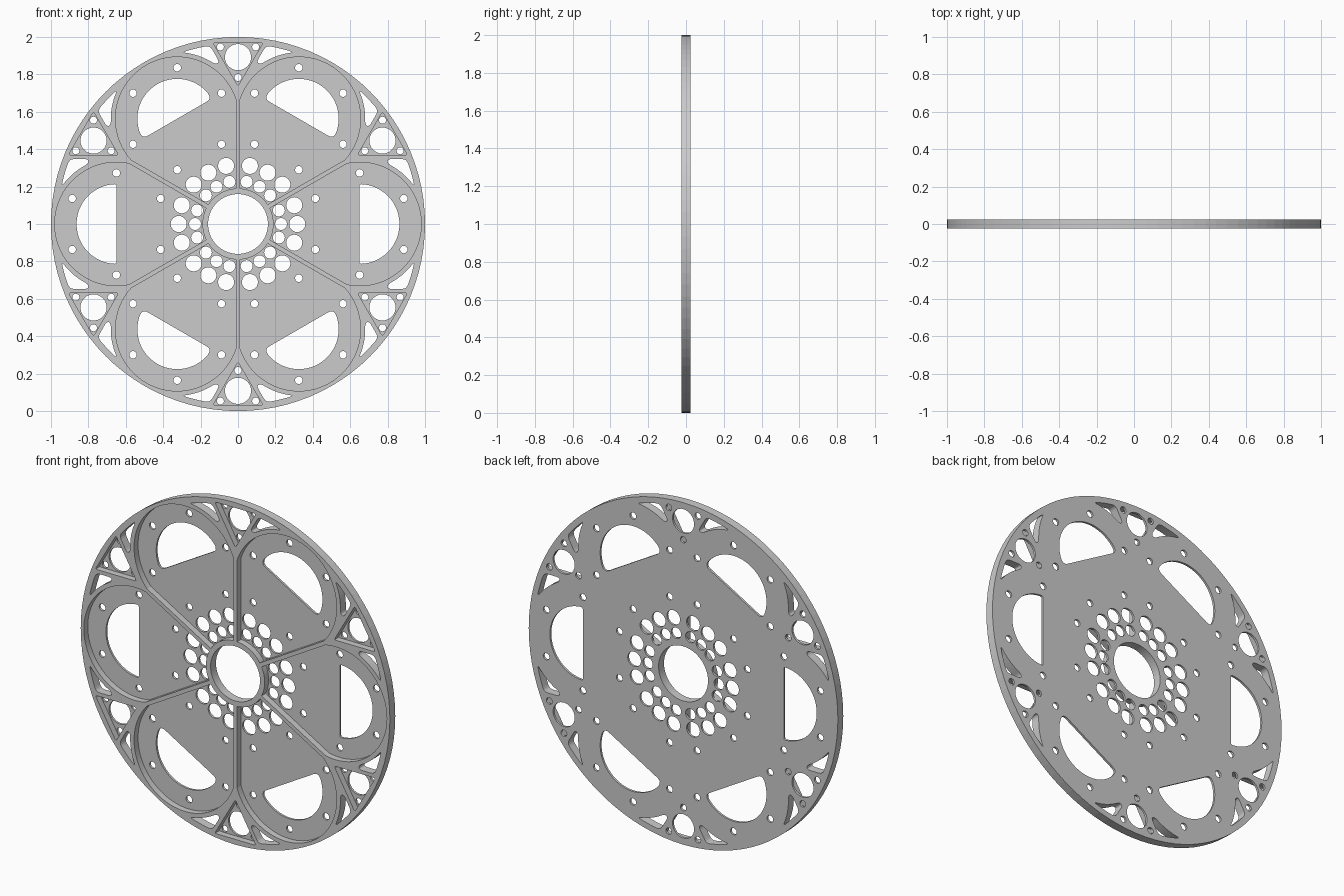
import bpy, bmesh
from math import cos, sin, asin, acos, atan2, sqrt, radians, pi
from mathutils import Vector

if "Cube" in bpy.data.objects:
    bpy.data.objects.remove(bpy.data.objects["Cube"])

Y0, Y1 = -0.025, 0.025      # front and back faces
FLOOR = 0.012               # front level of the recess floor
PET_C, PET_R = 0.65, 0.33   # petal pocket circle
RIB = 0.0115                # half width of a rib
TRI_C = 0.892               # triangle centre distance


def arc(cx, cz, r, a0, a1, n):
    return [Vector((cx + r * cos(a0 + (a1 - a0) * i / n),
                    cz + r * sin(a0 + (a1 - a0) * i / n))) for i in range(n + 1)]


def circle(cx, cz, r, n=24):
    return arc(cx, cz, r, 0, 2 * pi, n)[:-1]


def line(a, b, n=40):
    a, b = Vector(a), Vector(b)
    return [a.lerp(b, i / n) for i in range(n + 1)]


def rounded(sides, d):
    """Join polylines into a loop, rounding each corner over distance d."""
    cut = []
    for s in sides:
        keep = [p for p in s if (p - s[0]).length > d and (p - s[-1]).length > d]
        cut.append(keep or [s[len(s) // 2]])
    out = []
    for i, s in enumerate(cut):
        if len(s) > 2 and (s[0] - s[1] - s[1] + s[2]).length < 1e-5:
            s = [s[0], s[-1]]
        out += s
        a, c, b = s[-1], sides[i][-1], cut[(i + 1) % len(cut)][0]
        out += [a * (1 - t) ** 2 + c * 2 * t * (1 - t) + b * t * t for t in (.25, .5, .75)]
    return out


def turn(pts, ang):
    c, s = cos(ang), sin(ang)
    return [Vector((p.x * c - p.y * s, p.x * s + p.y * c)) for p in pts]


def flip(pts):
    return [Vector((p.x, -p.y)) for p in pts]


def prisms(name, loops, y0, y1):
    bm = bmesh.new()
    for pts in loops:
        f = bm.faces.new([bm.verts.new((p.x, y0, p.y + 1)) for p in pts])
        ext = bmesh.ops.extrude_face_region(bm, geom=[f], use_keep_orig=True)
        moved = [v for v in ext["geom"] if isinstance(v, bmesh.types.BMVert)]
        bmesh.ops.translate(bm, verts=moved, vec=(0, y1 - y0, 0))
    bmesh.ops.recalc_face_normals(bm, faces=bm.faces)
    me = bpy.data.meshes.new(name)
    bm.to_mesh(me)
    bm.free()
    ob = bpy.data.objects.new(name, me)
    bpy.context.collection.objects.link(ob)
    return ob


# petal pocket: hub arc, two rib edges, outer circle
HUB = 0.19
hub_a = radians(30) - asin(RIB / HUB)
off = PET_C * sin(radians(30)) - RIB
along = PET_C * cos(radians(30)) + sqrt(PET_R ** 2 - off ** 2)
end = turn([Vector((along, -RIB))], radians(30))[0]
end_a = atan2(end.y, end.x - PET_C)
petal = arc(0, 0, HUB, hub_a, -hub_a, 14) + arc(PET_C, 0, PET_R, -end_a, end_a, 56)

# triangle recess, tip pointing to the hub
tri_pts = [Vector((TRI_C + 0.154 * cos(a), 0.154 * sin(a))) for a in (pi, -pi / 3, pi / 3)]
triangle = rounded([line(tri_pts[i], tri_pts[(i + 1) % 3]) for i in range(3)], 0.009)

# curved slot between rim, petal and triangle
RIM, GAP_R, TOP, CUT = 0.965, 0.355, TRI_C / 2 - 0.099, 0.80
ax = (RIM ** 2 - GAP_R ** 2 + PET_C ** 2) / (2 * PET_C)
az = sqrt(RIM ** 2 - ax ** 2)
bx = sqrt(RIM ** 2 - TOP ** 2)
ez = sqrt(GAP_R ** 2 - (CUT - PET_C) ** 2)
slot = rounded([
    arc(0, 0, RIM, atan2(az, ax), atan2(TOP, bx), 30),
    line((bx, TOP), (CUT, TOP)),
    line((CUT, TOP), (CUT, ez)),
    arc(PET_C, 0, GAP_R, atan2(ez, CUT - PET_C), atan2(az, ax - PET_C), 30)], 0.022)

pockets, holes = [], [circle(0, 0, 0.16, 64)]
for k in range(6):
    a, b = k * pi / 3, k * pi / 3 + pi / 6
    pockets += [turn(petal, a), turn(triangle, b)]
    # half-round window
    window = rounded([arc(PET_C, 0, 0.213, -pi / 2, pi / 2, 60),
                      line((PET_C, 0.213), (PET_C, -0.213))], 0.004 if k % 3 == 0 else 0.025)
    local = [window, slot, flip(slot)]
    # lightening holes by the hub
    for t in (-18.4, 0, 18.4):
        t = radians(t)
        local += [circle(0.23 * cos(t), 0.23 * sin(t), 0.032),
                  circle(0.317 * cos(t), 0.317 * sin(t), 0.043)]
    # bolt holes round the petal
    for t in range(30, 390, 60):
        local.append(circle(PET_C + 0.273 * cos(radians(t)), 0.273 * sin(radians(t)), 0.02, 16))
    holes += [turn(p, a) for p in local]
    # triangle holes
    tri_holes = [circle(TRI_C, 0, 0.07, 32)]
    for t in (pi, -pi / 3, pi / 3):
        tri_holes.append(circle(TRI_C + 0.109 * cos(t), 0.109 * sin(t), 0.019, 16))
    holes += [turn(p, b) for p in tri_holes]

# plate, then cut the recesses and the through holes
plate = prisms("wheel_plate", [circle(0, 0, 1.0, 96)], Y0, Y1)
cutters = [prisms("recess_cutter", pockets, Y0 - 0.05, FLOOR),
           prisms("hole_cutter", holes, Y0 - 0.06, Y1 + 0.05)]
for c in cutters:
    m = plate.modifiers.new(c.name, 'BOOLEAN')
    m.operation, m.solver, m.object = 'DIFFERENCE', 'EXACT', c
    c.hide_render = True

# bake the cuts and remove the cutters
deps = bpy.context.evaluated_depsgraph_get()
baked = bpy.data.meshes.new_from_object(plate.evaluated_get(deps))
plate.modifiers.clear()
plate.data = baked
for c in cutters:
    bpy.data.objects.remove(c)
